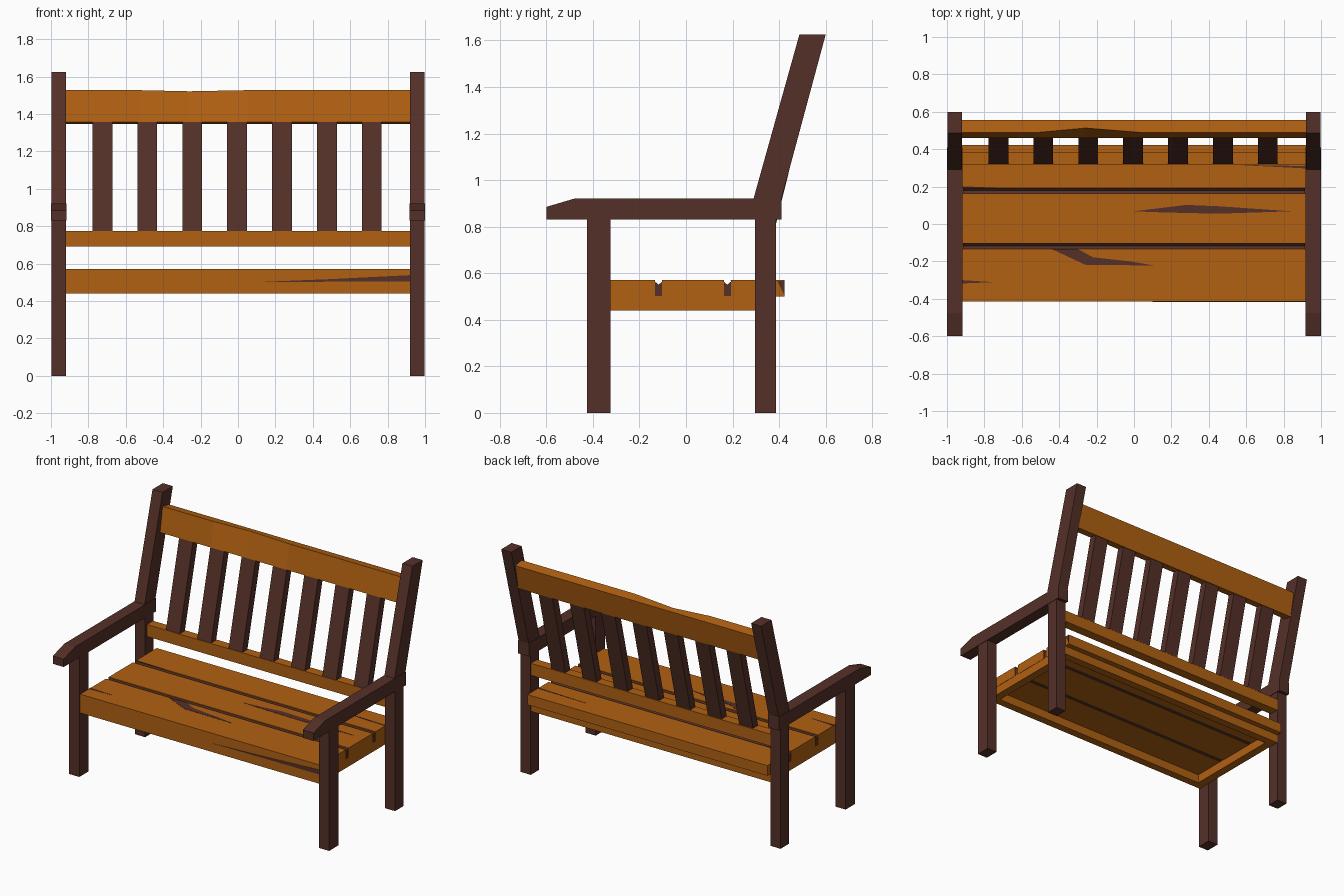
import bpy, bmesh
from mathutils import Vector

if "Cube" in bpy.data.objects:
    bpy.data.objects.remove(bpy.data.objects["Cube"])


def material(name, rgb):
    m = bpy.data.materials.new(name)
    m.diffuse_color = (*rgb, 1)
    m.use_nodes = True
    m.node_tree.nodes["Principled BSDF"].inputs["Base Color"].default_value = m.diffuse_color
    return m


ORANGE = material("orange wood", (0.44, 0.118, 0.006))
BROWN = material("dark brown wood", (0.090, 0.030, 0.021))


def loft(name, sections, mat):
    """Closed solid through matching rings of points."""
    bm = bmesh.new()
    rings = [[bm.verts.new(p) for p in s] for s in sections]
    n = len(rings[0])
    for a, b in zip(rings, rings[1:]):
        for i in range(n):
            j = (i + 1) % n
            bm.faces.new((a[i], a[j], b[j], b[i]))
    bm.faces.new(rings[0])
    bm.faces.new(rings[-1])
    bmesh.ops.recalc_face_normals(bm, faces=bm.faces)
    me = bpy.data.meshes.new(name)
    bm.to_mesh(me)
    bm.free()
    me.materials.append(mat)
    ob = bpy.data.objects.new(name, me)
    bpy.context.collection.objects.link(ob)
    return ob


def profile(name, x0, x1, yz, mat):
    """Side profile stretched from x0 to x1."""
    return loft(name, [[(x, y, z) for y, z in yz] for x in (x0, x1)], mat)


def box(name, x0, x1, y0, y1, z0, z1, mat):
    return profile(name, x0, x1, [(y0, z0), (y1, z0), (y1, z1), (y0, z1)], mat)


def plate(name, pts, depth):
    """Thin dark chip laid on a surface."""
    d = Vector(depth)
    return loft(name, [[Vector(p) - d for p in pts], [Vector(p) + d for p in pts]], BROWN)


# Legs, back posts and armrests on both sides
for side, s in (("left", -1), ("right", 1)):
    a, b = sorted((s * 0.92, s * 0.997))
    box(side + "_front_leg", a, b, -0.425, -0.325, 0, 0.84, BROWN)
    box(side + "_rear_leg", a, b, 0.297, 0.387, 0, 0.84, BROWN)
    profile(side + "_back_post", a, b,
            [(0.28, 0.88), (0.40, 0.88), (0.41, 0.92), (0.60, 1.625), (0.487, 1.625), (0.29, 0.92)], BROWN)
    a, b = sorted((s * 0.917, s * 1.0))
    profile(side + "_armrest", a, b,
            [(-0.60, 0.83), (0.41, 0.83), (0.41, 0.922), (-0.475, 0.922), (-0.60, 0.885)], BROWN)
    # Seat frame side rail
    a, b = sorted((s * 0.86, s * 0.918))
    box(side + "_seat_rail", a, b, -0.37, 0.33, 0.44, 0.502, ORANGE)

# Seat frame front and rear rails
box("front_seat_rail", -0.92, 0.92, -0.415, -0.36, 0.44, 0.502, ORANGE)
box("rear_seat_rail", -0.92, 0.92, 0.33, 0.385, 0.44, 0.502, ORANGE)

# Seat planks with dark grooves between
for i, (y0, y1) in enumerate([(-0.415, -0.133), (-0.103, 0.163), (0.193, 0.423)]):
    box(f"seat_plank_{i + 1}", -0.92, 0.92, y0, y1, 0.50, 0.57, ORANGE)
for i, y in enumerate((-0.118, 0.178)):
    profile(f"plank_groove_{i + 1}", -0.915, 0.915,
            [(y - 0.016, 0.502), (y + 0.016, 0.502), (y + 0.016, 0.565),
             (y, 0.55), (y - 0.016, 0.565)], BROWN)

# Dark cracks in the seat top and front edge
cracks = [
    [(0.0, 0.068), (0.15, 0.062), (0.45, 0.055), (0.84, 0.068), (0.45, 0.095), (0.28, 0.102)],
    [(-0.44, -0.134), (-0.30, -0.134), (-0.22, -0.178), (-0.02, -0.20), (0.11, -0.222), (-0.26, -0.218)],
    [(-0.92, -0.30), (-0.75, -0.311), (-0.92, -0.318)],
    [(-0.92, 0.192), (-0.70, 0.192), (-0.92, 0.202)],
    [(0.55, 0.316), (0.92, 0.297), (0.92, 0.31)],
]
for i, c in enumerate(cracks):
    plate(f"seat_crack_{i + 1}", [(x, y, 0.57) for x, y in c], (0, 0, 0.0015))
plate("front_edge_crack", [(x, -0.415, z) for x, z in
      [(0.10, 0.501), (0.92, 0.505), (0.92, 0.538), (0.5, 0.517)]], (0, 0.0015, 0))
plate("rear_corner_chip", [(0.92, y, z) for y, z in
      [(0.393, 0.565), (0.423, 0.505), (0.423, 0.568)]], (0.0015, 0, 0))

# Lower back rail
box("lower_back_rail", -0.92, 0.92, 0.318, 0.385, 0.69, 0.773, ORANGE)

# Top back rail, tilted, with a worn dip on its upper front edge
sections = []
for x, dy, dz in [(-0.92, 0, 0), (-0.53, 0, 0), (-0.26, 0.025, -0.006), (0.05, 0, 0), (0.92, 0, 0)]:
    sections.append([(x, 0.460, 1.357), (x, 0.524, 1.345), (x, 0.556, 1.515), (x, 0.488 + dy, 1.527 + dz)])
loft("top_back_rail", sections, ORANGE)

# Seven leaning back slats
for i in range(7):
    x = -0.725 + 0.24 * i
    profile(f"back_slat_{i + 1}", x - 0.053, x + 0.053,
            [(0.320, 0.765), (0.375, 0.765), (0.522, 1.36), (0.467, 1.36)], BROWN)
